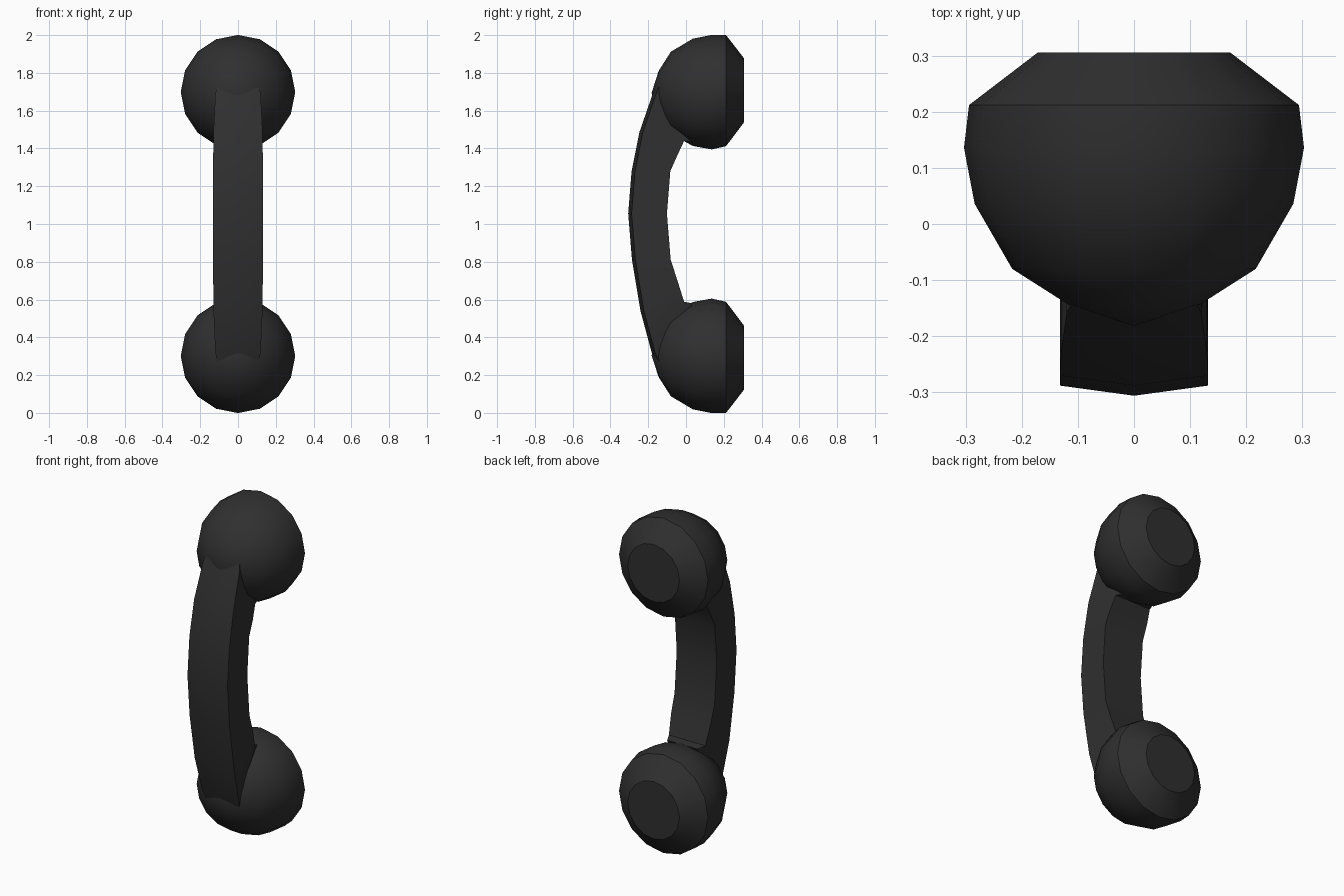
import bpy, bmesh, math

if "Cube" in bpy.data.objects:
    bpy.data.objects.remove(bpy.data.objects["Cube"])

black = bpy.data.materials.new("charcoal black")
black.diffuse_color = (0.029, 0.029, 0.029, 1)
black.use_nodes = True
black.node_tree.nodes["Principled BSDF"].inputs["Base Color"].default_value = black.diffuse_color


def finish(bm, name):
    bmesh.ops.recalc_face_normals(bm, faces=bm.faces)
    mesh = bpy.data.meshes.new(name)
    bm.to_mesh(mesh)
    bm.free()
    for p in mesh.polygons:
        p.use_smooth = True
    mesh.set_sharp_from_angle(angle=math.radians(32))
    mesh.materials.append(black)
    obj = bpy.data.objects.new(name, mesh)
    bpy.context.collection.objects.link(obj)
    return obj


def loft(rings, name):
    """Skin closed rings of equal length and cap both ends."""
    bm = bmesh.new()
    vs = [[bm.verts.new(p) for p in ring] for ring in rings]
    n = len(vs[0])
    for a, b in zip(vs, vs[1:]):
        for i in range(n):
            j = (i + 1) % n
            bm.faces.new((a[i], a[j], b[j], b[i]))
    bm.faces.new(vs[0])
    bm.faces.new(vs[-1])
    # collapse the tiny tip ring to a pole
    bmesh.ops.remove_doubles(bm, verts=bm.verts, dist=0.003)
    return finish(bm, name)


# Round cups: (y, radius, centre height above the middle)
SIDES = 16
cup_profile = [(-0.182, 0.001, 0.695), (-0.145, 0.115, 0.695),
               (-0.08, 0.217, 0.695), (0.036, 0.284, 0.697),
               (0.136, 0.303, 0.698), (0.212, 0.294, 0.706),
               (0.306, 0.171, 0.708)]


def cup(sign, name):
    rings = []
    for y, r, c in cup_profile:
        rings.append([(r * math.sin(2 * math.pi * k / SIDES), y,
                       1 + sign * (c + r * math.cos(2 * math.pi * k / SIDES)))
                      for k in range(SIDES)])
    return loft(rings, name)


cup(1, "earpiece_cup")
cup(-1, "mouthpiece_cup")

# Curved handle: half width, outer (y, z), inner (y, z)
sections = [
    (0.10, -0.140, 1.780, 0.035, 1.435),
    (0.12, -0.176, 1.690, -0.010, 1.440),
    (0.13, -0.247, 1.485, -0.045, 1.365),
    (0.132, -0.288, 1.280, -0.083, 1.280),
    (0.132, -0.306, 1.055, -0.101, 1.055),
    (0.132, -0.286, 0.810, -0.081, 0.810),
    (0.13, -0.241, 0.540, -0.045, 0.700),
    (0.12, -0.182, 0.320, -0.010, 0.588),
    (0.10, -0.140, 0.220, 0.035, 0.580),
]
rings = []
for w, oy, oz, iy, iz in sections:
    rings.append([(-w, oy + 0.018, oz), (0, oy, oz), (w, oy + 0.018, oz),
                  (w, iy, iz), (-w, iy, iz)])
loft(rings, "handle")
